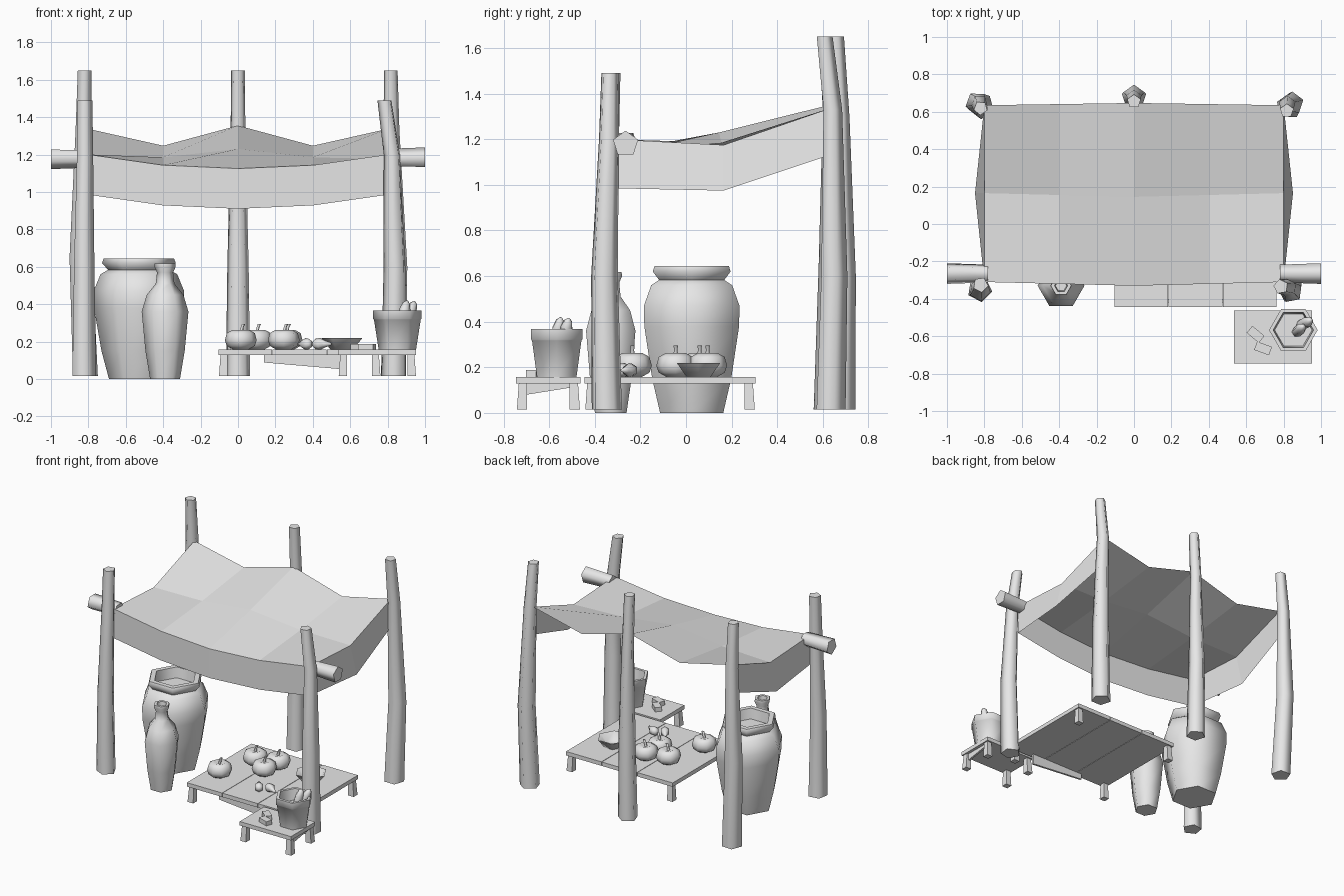
import bpy, bmesh
from math import cos, sin, pi, radians
from mathutils import Matrix, Vector

if "Cube" in bpy.data.objects:
    bpy.data.objects.remove(bpy.data.objects["Cube"])

grey = bpy.data.materials.new("plain_grey")
grey.use_nodes = True
grey.diffuse_color = (0.8, 0.8, 0.8, 1)
grey.node_tree.nodes["Principled BSDF"].inputs["Base Color"].default_value = (0.8, 0.8, 0.8, 1)


def finish(name, bm, smooth=0, recalc=True):
    """Turn a bmesh into an object; smooth is the crease angle in degrees."""
    if recalc:
        bmesh.ops.recalc_face_normals(bm, faces=bm.faces)
    mesh = bpy.data.meshes.new(name)
    bm.to_mesh(mesh)
    bm.free()
    mesh.materials.append(grey)
    obj = bpy.data.objects.new(name, mesh)
    bpy.context.collection.objects.link(obj)
    if smooth:
        bpy.ops.object.select_all(action='DESELECT')
        obj.select_set(True)
        bpy.context.view_layer.objects.active = obj
        bpy.ops.object.shade_smooth_by_angle(angle=radians(smooth))
    return obj


def tube(name, rings, sides, turn=0, matrix=None, smooth=75):
    """Loft capped polygon rings given as (x, y, z, radius)."""
    bm = bmesh.new()
    loops = []
    for x, y, z, r in rings:
        loops.append([bm.verts.new((x + r * cos(turn + 2 * pi * i / sides),
                                    y + r * sin(turn + 2 * pi * i / sides), z))
                      for i in range(sides)])
    for a, b in zip(loops, loops[1:]):
        for i in range(sides):
            j = (i + 1) % sides
            bm.faces.new((a[i], a[j], b[j], b[i]))
    bm.faces.new(loops[0][::-1])
    bm.faces.new(loops[-1])
    if matrix:
        bm.transform(matrix)
    return finish(name, bm, smooth)


def lathe(name, x, y, base, profile, sides=6, smooth=65):
    return tube(name, [(x, y, base + z, r) for r, z in profile], sides, smooth=smooth)


def box(name, lo, hi, spin=0):
    bm = bmesh.new()
    lo, hi = Vector(lo), Vector(hi)
    bmesh.ops.create_cube(bm, size=1, matrix=Matrix.Translation((lo + hi) / 2)
                          @ Matrix.Rotation(spin, 4, 'Z') @ Matrix.Diagonal((*(hi - lo), 1)))
    return finish(name, bm)


# Wooden posts, slightly bent and tapered
tube("back_left_post", [(.83, .63, .015, .07), (.845, .645, .6, .063),
                        (.82, .64, 1.33, .045), (.817, .605, 1.65, .038)], 5, .3)
tube("back_right_post", [(-.815, .63, .015, .07), (-.84, .645, .65, .063),
                         (-.825, .645, 1.33, .045), (-.82, .62, 1.65, .038)], 5, .9)
tube("back_middle_post", [(0, .675, .015, .068), (0, .685, .6, .06),
                          (0, .675, 1.3, .042), (0, .655, 1.65, .038)], 5, pi / 2)
tube("front_left_post", [(.835, -.35, .015, .07), (.84, -.36, .6, .062),
                         (.825, -.34, 1.2, .046), (.785, -.335, 1.49, .04)], 5, .5)
tube("front_right_post", [(-.825, -.35, .015, .068), (-.825, -.355, .6, .058),
                          (-.82, -.335, 1.2, .046), (-.82, -.325, 1.49, .042)], 5, 1.1)

# Crossbeam ends beside the front posts
for side, label in ((1, "left"), (-1, "right")):
    tube(label + "_beam_end", [(0, 0, .78, .05), (0, 0, 1, .058)], 5, pi,
         Matrix.Translation((0, -.265, 1.18)) @ Matrix.Rotation(side * pi / 2, 4, 'Y'))

# Cloth awning with hanging front and side flaps
bm = bmesh.new()
rows = [(-.31, (1.125, 1.143, 1.2)), (.165, (1.23, 1.185, 1.175)), (.635, (1.355, 1.247, 1.337))]
grid = []
for y, heights in rows:
    grid.append([bm.verts.new((.4 * k, y + (.012 if y > .5 else -.02) * (2 - abs(k)) / 2,
                               heights[abs(k)])) for k in range(-2, 3)])
for a, b in zip(grid, grid[1:]):
    for i in range(4):
        bm.faces.new((a[i], a[i + 1], b[i + 1], b[i]))


def flap(edge, flare):
    lower = [bm.verts.new(v.co + Vector((f, 0, -d))) for v, (f, d) in zip(edge, flare)]
    for i in range(len(edge) - 1):
        bm.faces.new((edge[i], lower[i], lower[i + 1], edge[i + 1]))


flap(grid[0], [(0, .215)] * 5)
for col, s in ((0, -1), (4, 1)):
    flap([row[col] for row in grid], [(0, .215), (s * .05, .2), (0, .205)])
finish("cloth_awning", bm)

# Storage jars
lathe("large_jar", -.53, .025, 0,
      [(.16, 0), (.2, .15), (.24, .38), (.242, .47), (.205, .56), (.165, .583),
       (.197, .62), (.188, .645), (.15, .645), (.14, .57)])
lathe("small_jar", -.39, -.33, 0,
      [(.08, 0), (.105, .15), (.125, .36), (.098, .45), (.05, .51), (.043, .57),
       (.057, .6), (.055, .618), (.035, .618), (.03, .57)])


# Low tables
def table(name, x0, x1, y0, y1, planks):
    w = (x1 - x0) / planks
    for i in range(planks):
        box(f"{name}_plank_{i + 1}", (x0 + i * w, y0, .128), (x0 + (i + 1) * w - .003, y1, .157))
    for sx, x in ((-1, x0 + .03), (1, x1 - .03)):
        for sy, y in ((-1, y0 + .03), (1, y1 - .03)):
            tube(name + "_leg", [(x + sx * .004, y + sy * .004, .015, .032), (x, y, .13, .026)],
                 4, pi / 4, smooth=0)


table("large_table", -.105, .765, -.445, .305, 3)
table("small_table", .535, .955, -.745, -.462, 1)


# Loose slanted boards below the table tops
def board(name, corners, offset):
    b = bmesh.new()
    face = b.faces.new([b.verts.new(c) for c in corners])
    ext = bmesh.ops.extrude_face_region(b, geom=[face])
    moved = [v for v in ext["geom"] if isinstance(v, bmesh.types.BMVert)]
    bmesh.ops.translate(b, verts=moved, vec=offset)
    finish(name, b)


board("large_table_board", [(.14, -.42, .13), (.14, -.42, .088), (.58, -.42, .05),
                            (.58, -.42, .13)], (0, .015, 0))
board("small_table_board", [(.93, -.73, .13), (.93, -.73, .075), (.93, -.48, .115),
                            (.93, -.48, .13)], (-.015, 0, 0))

# Pumpkins with stems
for x, y in ((.015, -.235), (.1, .06), (.26, .095), (.245, -.045)):
    lathe("pumpkin", x, y, .157, [(.04, 0), (.075, .02), (.085, .05), (.075, .088),
                                  (.045, .105), (.015, .095)], 8)
    tube("pumpkin_stem", [(x, y, .245, .012), (x + .006, y, .275, .008),
                          (x + .014, y, .295, .01)], 5)

# Small gourds lying on the table
for x, y, spin in ((.36, -.27, 2.2), (.44, -.25, -.5)):
    tube("gourd", [(0, 0, -.045, .012), (0, 0, -.03, .028), (0, 0, 0, .032),
                   (0, 0, .03, .018), (0, 0, .065, .007)], 6, 0,
         Matrix.Translation((x, y, .187)) @ Matrix.Rotation(spin, 4, 'Z')
         @ Matrix.Rotation(pi / 2, 4, 'Y'))

# Shallow bowl
lathe("bowl", .555, .055, .157, [(.06, 0), (.11, .062), (.098, .062), (.055, .015)])

# Bucket with two loaves
lathe("bucket", .852, -.567, .157, [(.1, 0), (.125, .16), (.13, .165), (.13, .21),
                                    (.108, .21), (.1, .13)])
for x, y, lean in ((.885, -.565, .25), (.915, -.53, .4)):
    tube("loaf", [(0, 0, -.11, .012), (0, 0, -.06, .028), (0, 0, .03, .03),
                  (0, 0, .065, .02), (0, 0, .08, .006)], 6, 0,
         Matrix.Translation((x, y, .342)) @ Matrix.Rotation(lean, 4, 'Y')
         @ Matrix.Rotation(-.2, 4, 'X'))

# Small blocks beside the bucket
for x, y, spin in ((.65, -.59, -.7), (.69, -.665, -.35)):
    box("small_block", (x - .042, y - .024, .157), (x + .042, y + .024, .188), spin)
